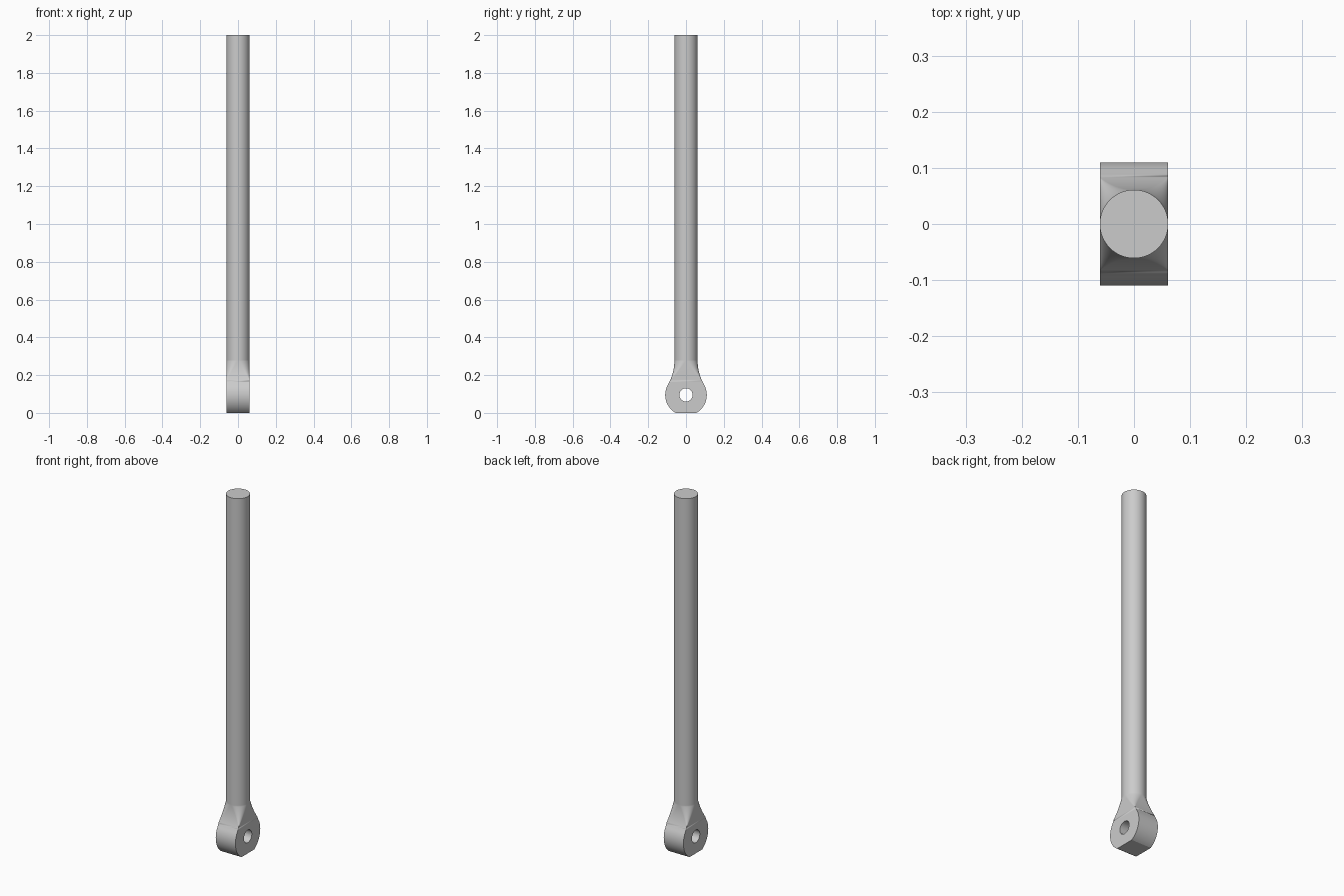
import bpy, bmesh, math

if "Cube" in bpy.data.objects:
    bpy.data.objects.remove(bpy.data.objects["Cube"], do_unlink=True)

ROD_R, TOP = 0.061, 2.0          # rod radius and overall height
EYE_R, EYE_Z = 0.11, 0.095       # rounded eye end
HOLE_R = 0.035
NECK_TOP, NECK_SQUARE = 0.28, 0.175
STEPS = 14                       # segments per corner quarter

# Fillet arc tangent to both the rod and the eye
dz = NECK_TOP - EYE_Z
FILLET = (ROD_R ** 2 + dz ** 2 - EYE_R ** 2) / (2 * (EYE_R - ROD_R))
JOIN_Z = EYE_Z + dz * EYE_R / (EYE_R + FILLET)


def half_depth(z):
    if z >= NECK_TOP:
        return ROD_R
    if z > JOIN_Z:
        return ROD_R + FILLET - math.sqrt(FILLET ** 2 - (NECK_TOP - z) ** 2)
    return math.sqrt(EYE_R ** 2 - (z - EYE_Z) ** 2)


def corner_radius(z):
    t = (z - NECK_SQUARE) / (NECK_TOP - NECK_SQUARE)
    return ROD_R * min(1, max(0, t))


def section(bm, z):
    """Rounded rectangle that is a full circle along the rod."""
    c, d = corner_radius(z), half_depth(z)
    ring = []
    for q, (sx, sy) in enumerate([(1, 1), (-1, 1), (-1, -1), (1, -1)]):
        for i in range(STEPS + 1):
            a = (q + i / STEPS) * math.pi / 2
            ring.append(bm.verts.new((sx * (ROD_R - c) + c * math.cos(a),
                                      sy * (d - c) + c * math.sin(a), z)))
    return ring


# Rod, neck and eye as one lofted body
start = math.asin(EYE_Z / EYE_R)
end = math.asin((JOIN_Z - EYE_Z) / EYE_R)
levels = [EYE_Z + EYE_R * math.sin(-start + (start + end) * i / 28) for i in range(29)]
levels[0] = 0.0
levels += [JOIN_Z + (NECK_TOP - JOIN_Z) * i / 20 for i in range(1, 21)]
levels.append(TOP)

bm = bmesh.new()
rings = [section(bm, z) for z in levels]
for low, high in zip(rings, rings[1:]):
    for i in range(len(low)):
        j = (i + 1) % len(low)
        bm.faces.new((low[i], low[j], high[j], high[i]))
bm.faces.new(rings[0][::-1])
bm.faces.new(rings[-1])
bmesh.ops.remove_doubles(bm, verts=bm.verts, dist=1e-5)
bmesh.ops.recalc_face_normals(bm, faces=bm.faces)
mesh = bpy.data.meshes.new("eye_rod")
bm.to_mesh(mesh)
bm.free()
rod = bpy.data.objects.new("eye_rod", mesh)
bpy.context.collection.objects.link(rod)

# Plain grey metal
grey = bpy.data.materials.new("plain_grey")
grey.use_nodes = True
colour = (0.6, 0.6, 0.6, 1)
grey.diffuse_color = colour
grey.node_tree.nodes["Principled BSDF"].inputs["Base Color"].default_value = colour
mesh.materials.append(grey)

# Pin hole through the eye
bpy.ops.mesh.primitive_cylinder_add(vertices=48, radius=HOLE_R, depth=0.4,
                                    location=(0, 0, EYE_Z), rotation=(0, math.pi / 2, 0))
cutter = bpy.context.object
cutter.name = "hole_cutter"
cutter.hide_render = True
cutter.data.materials.append(grey)
cut = rod.modifiers.new("pin_hole", "BOOLEAN")
cut.operation = "DIFFERENCE"
cut.solver = "EXACT"
cut.object = cutter

bpy.ops.object.select_all(action="DESELECT")
rod.select_set(True)
bpy.context.view_layer.objects.active = rod
bpy.ops.object.modifier_apply(modifier=cut.name)
bpy.data.objects.remove(cutter, do_unlink=True)

# Smooth curves with crisp edges
bpy.ops.object.shade_smooth_by_angle(angle=math.radians(30))
weighted = rod.modifiers.new("even_shading", "WEIGHTED_NORMAL")
weighted.keep_sharp = True
